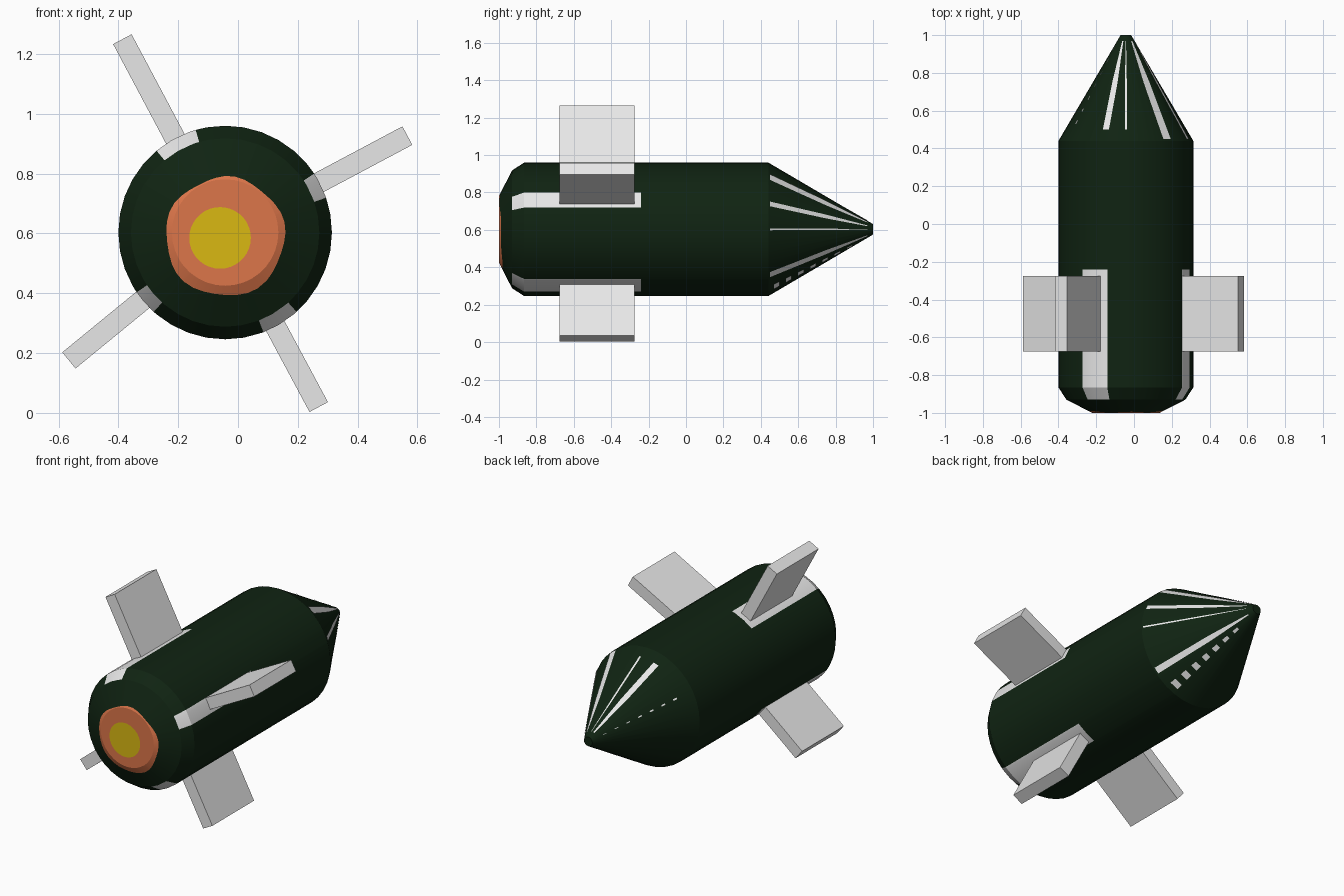
import bpy, bmesh
from math import sin, cos, radians, pi
from mathutils import Vector

if "Cube" in bpy.data.objects:
    bpy.data.objects.remove(bpy.data.objects["Cube"])

CX, CZ, R = -0.043, 0.603, 0.357   # body axis and radius


def material(name, rgb):
    m = bpy.data.materials.new(name)
    m.diffuse_color = (*rgb, 1)
    m.use_nodes = True
    m.node_tree.nodes["Principled BSDF"].inputs["Base Color"].default_value = m.diffuse_color
    return m


GREEN = material("dark green", (0.005, 0.017, 0.006))
WHITE = material("light grey", (0.8, 0.8, 0.8))
ORANGE = material("orange", (0.72, 0.18, 0.068))
YELLOW = material("yellow", (0.70, 0.48, 0.006))


def polar(deg, r, y):
    a = radians(deg)
    return Vector((CX + r * cos(a), y, CZ + r * sin(a)))


def finish(name, bm, mats, smooth=False):
    bmesh.ops.recalc_face_normals(bm, faces=bm.faces)
    me = bpy.data.meshes.new(name)
    bm.to_mesh(me)
    bm.free()
    ob = bpy.data.objects.new(name, me)
    bpy.context.collection.objects.link(ob)
    for m in mats:
        me.materials.append(m)
    if smooth:
        bpy.ops.object.select_all(action='DESELECT')
        ob.select_set(True)
        bpy.context.view_layer.objects.active = ob
        bpy.ops.object.shade_smooth_by_angle(angle=radians(20))
    return ob


# Body: lathed rings, with painted areas cut in as faces
patches = [(19, 33.5), (106, 130), (214, 228), (291, 312)]
angles = sorted(set(range(0, 360, 10)) | {a for p in patches for a in p})


def flame_radius(deg):
    a = radians(deg)
    return 0.199 - 0.014 * sin(a) + 0.005 * sin(5 * a + 0.6)


def flame_point(deg):
    r = max(0.181, flame_radius(deg))
    return polar(deg, r, -1 + 0.07 * (r - 0.178) / 0.137)


def ring(y, r):
    return lambda deg: polar(deg, r, y)


rings = [
    lambda d: polar(d, 0.103, -1) + Vector((-0.017, 0, -0.018)),
    ring(-1, 0.178), flame_point, ring(-0.93, 0.315), ring(-0.865, R),
    ring(-0.24, R), ring(0.44, R), ring(1, 0.028)]

bm = bmesh.new()
verts = [[bm.verts.new(f(a)) for a in angles] for f in rings]
n = len(angles)
for k in range(len(rings) - 1):
    for i in range(n):
        j = (i + 1) % n
        f = bm.faces.new((verts[k][i], verts[k][j], verts[k + 1][j], verts[k + 1][i]))
        on_patch = any(a <= angles[i] < b for a, b in patches)
        if k < 2:
            f.material_index = 2
        elif k in (3, 4) and on_patch:
            f.material_index = 1
bm.faces.new(verts[0]).material_index = 3
bm.faces.new(verts[-1])
finish("body", bm, [GREEN, WHITE, ORANGE, YELLOW], smooth=True)


# Fins: radial slabs (angle, outer distance)
def fin(name, deg, outer):
    bm = bmesh.new()
    bmesh.ops.create_cube(bm, size=1)
    a = radians(deg)
    out, side = Vector((cos(a), 0, sin(a))), Vector((-sin(a), 0, cos(a)))
    inner = 0.335
    for v in bm.verts:
        x, y, z = v.co
        r = inner + (x + 0.5) * (outer - inner)
        v.co = Vector((CX, -0.475 + 0.4 * y, CZ)) + out * r + side * z * 0.07
    finish(name, bm, [WHITE])


fin("fin_upper_right", 28, 0.69)
fin("fin_upper_left", 118, 0.732)
fin("fin_lower_left", 219.3, 0.675)
fin("fin_lower_right", -61.8, 0.662)


# Nose streaks: thin slivers on the cone
def cone_point(deg, y, lift=0.004):
    return polar(deg, R + (0.028 - R) * (y - 0.44) / 0.56 + lift, y)


bm = bmesh.new()


def sliver(deg, y0, w0, y1, w1):
    bm.faces.new([bm.verts.new(cone_point(deg + s * w, y))
                  for s, y, w in ((-1, y0, w0), (1, y0, w0), (1, y1, w1), (-1, y1, w1))])


for deg, w, start in ((0, 0.8, 0.45), (22.5, 2.2, 0.45), (52, 4, 0.45),
                      (90, 1, 0.5), (109, 3, 0.5), (-43, 3, 0.45)):
    sliver(deg, start, w, 0.75, w * 1.6)
    sliver(deg, 0.75, w * 1.6, 0.97, w * 1.2)
# Broken dashes low on the right and high on the left
for k in range(7):
    y = 0.47 + 0.065 * k
    sliver(-64, y, 4.5, y + 0.03, 4.5)
    sliver(150, y + 0.06, 1, y + 0.08, 1)
finish("nose_streaks", bm, [WHITE])
for f in bpy.data.objects["nose_streaks"].data.polygons:
    out = f.center - Vector((CX, f.center.y, CZ))
    if f.normal.dot(out) < 0:
        f.flip()
